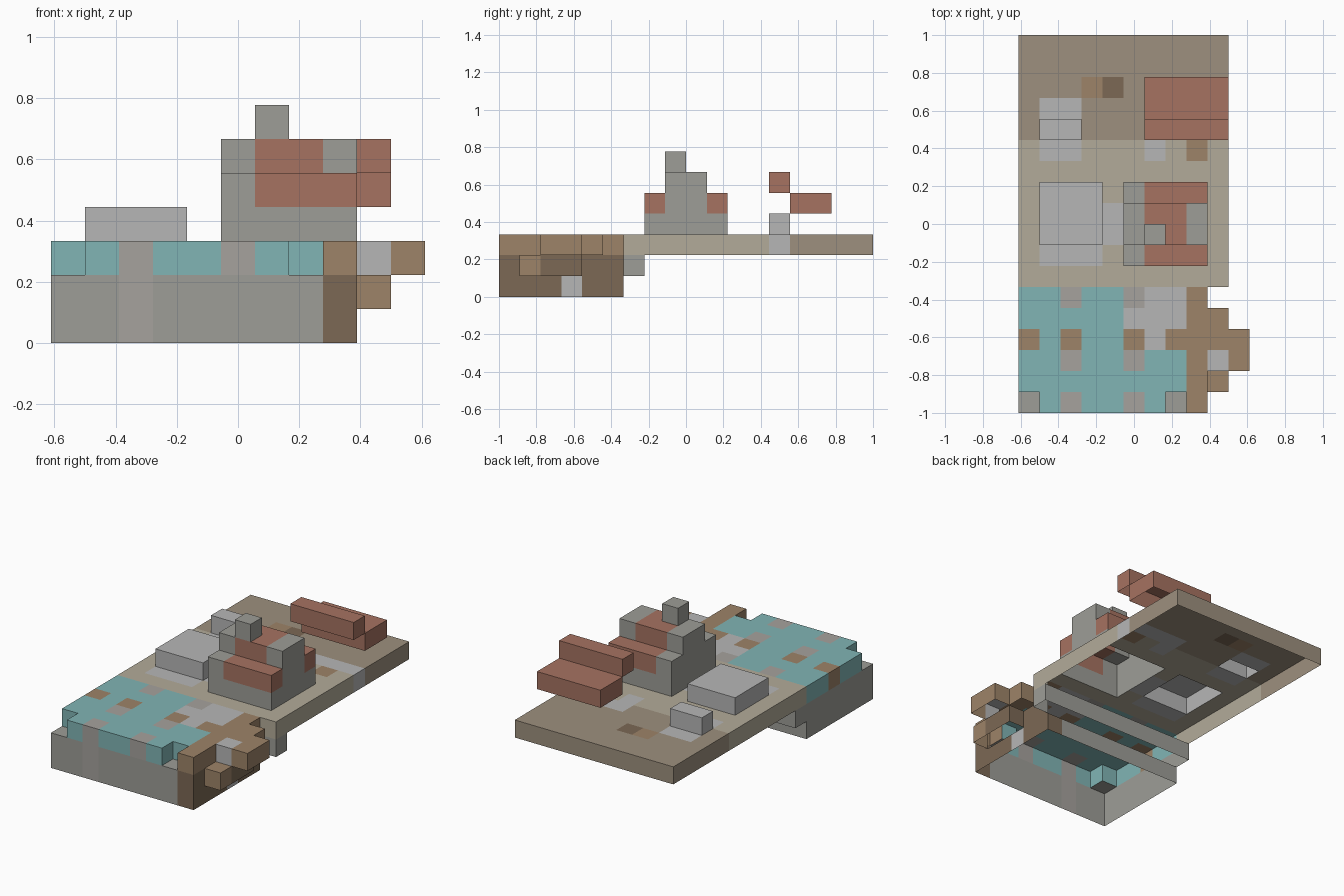
import bpy, bmesh
from mathutils import Vector

if "Cube" in bpy.data.objects:
    bpy.data.objects.remove(bpy.data.objects["Cube"])

U = 1 / 9                                # edge length of one block
ORIGIN = Vector((-5.5 * U, -1, 0))
cells = {}                               # (ix, iy, iz) -> [part, colour]

COLOURS = {
    "stone": (0.34, 0.34, 0.31, 1), "pale": (0.47, 0.47, 0.47, 1),
    "column": (0.38, 0.36, 0.34, 1), "water": (0.22, 0.46, 0.46, 1),
    "wood": (0.34, 0.23, 0.14, 1), "bark": (0.20, 0.14, 0.09, 1),
    "sand": (0.45, 0.41, 0.32, 1), "earth": (0.34, 0.28, 0.21, 1),
    "brick": (0.38, 0.17, 0.12, 1),
}


def material(name):
    m = bpy.data.materials.get(name)
    if not m:
        m = bpy.data.materials.new(name)
        m.diffuse_color = COLOURS[name]
        m.use_nodes = True
        m.node_tree.nodes["Principled BSDF"].inputs["Base Color"].default_value = m.diffuse_color
    return m


def fill(part, colour, xs, ys, zs):
    """Fill an inclusive block range."""
    for x in range(xs[0], xs[1] + 1):
        for y in range(ys[0], ys[1] + 1):
            for z in range(zs[0], zs[1] + 1):
                cells[x, y, z] = [part, colour]


def paint(colour, *keys):
    """Recolour single blocks."""
    for k in keys:
        cells[k][1] = colour


# Stone foundation with an earthy right side and a step under the slab
fill("foundation", "stone", (0, 8), (0, 5), (0, 1))
fill("foundation", "bark", (8, 8), (0, 5), (0, 1))
fill("foundation_step", "stone", (0, 9), (6, 6), (1, 1))
paint("column", (2, 0, 0), (2, 0, 1))
paint("pale", (8, 3, 0))

# Water surface with notched front corners and scattered stepping blocks
fill("water_pool", "water", (0, 7), (0, 5), (2, 2))
for x in (0, 7):
    del cells[x, 0, 2]
fill("water_pool", "pale", (5, 7), (4, 5), (2, 2))
paint("pale", (6, 3, 2))
paint("column", (2, 0, 2), (5, 0, 2), (2, 2, 2), (5, 2, 2), (2, 5, 2), (5, 5, 2))
paint("wood", (0, 3, 2), (2, 3, 2), (5, 3, 2), (7, 3, 2))

# Wooden bank stepping out on the right
fill("wooden_bank", "wood", (8, 8), (0, 5), (2, 2))
fill("wooden_bank", "wood", (9, 9), (2, 4), (2, 2))
fill("wooden_bank", "wood", (10, 10), (2, 3), (2, 2))
fill("wooden_bank", "bark", (9, 9), (1, 3), (1, 1))
paint("wood", (9, 1, 1))
paint("pale", (9, 2, 2))

# Ground slab
fill("ground_slab", "sand", (0, 9), (6, 12), (2, 2))
fill("ground_slab", "earth", (0, 9), (13, 17), (2, 2))
fill("ground_slab", "pale", (1, 2), (12, 14), (2, 2))
fill("ground_slab", "pale", (6, 9), (13, 13), (2, 2))
fill("ground_slab", "pale", (1, 3), (7, 7), (2, 2))
paint("pale", (4, 8, 2), (4, 9, 2), (6, 12, 2))
paint("wood", (8, 12, 2), (3, 15, 2))
paint("bark", (4, 15, 2))

# Pale blocks on the ground
fill("large_pale_block", "pale", (1, 3), (8, 10), (3, 3))
fill("small_pale_block", "pale", (1, 2), (13, 13), (3, 3))

# House with stepped brick roof and chimney
fill("house_base", "stone", (5, 8), (7, 10), (3, 3))
fill("house_roof", "brick", (5, 8), (7, 10), (4, 4))
fill("house_roof", "stone", (8, 8), (8, 9), (4, 5))
fill("house_roof", "brick", (6, 7), (8, 9), (5, 5))
fill("house_roof", "stone", (5, 5), (7, 10), (4, 4))
fill("house_roof", "stone", (5, 5), (8, 9), (5, 5))
fill("chimney", "stone", (6, 6), (8, 8), (6, 6))

# Floating brick roof at the back
fill("back_roof", "brick", (6, 9), (14, 15), (4, 4))
fill("back_roof", "brick", (6, 9), (13, 13), (5, 5))

# Build each part as an open-bottomed shell, leaving out hidden faces
DIRECTIONS = [(1, 0, 0), (-1, 0, 0), (0, 1, 0), (0, -1, 0), (0, 0, 1)]


def build(part):
    bm = bmesh.new()
    slots = []
    for key, (owner, colour) in cells.items():
        if owner != part:
            continue
        if colour not in slots:
            slots.append(colour)
        for d in DIRECTIONS:
            if tuple(a + b for a, b in zip(key, d)) in cells:
                continue
            n = Vector(d)
            s = Vector((0, 0, 1)) if d[2] == 0 else Vector((1, 0, 0))
            t = n.cross(s)
            mid = Vector(key) + Vector((0.5, 0.5, 0.5)) + n / 2
            quad = [mid + (s * a + t * b) / 2
                    for a, b in ((-1, -1), (1, -1), (1, 1), (-1, 1))]
            f = bm.faces.new([bm.verts.new(ORIGIN + p * U) for p in quad])
            f.material_index = slots.index(colour)
    bmesh.ops.remove_doubles(bm, verts=bm.verts, dist=1e-4)
    mesh = bpy.data.meshes.new(part)
    bm.to_mesh(mesh)
    bm.free()
    for c in slots:
        mesh.materials.append(material(c))
    bpy.context.collection.objects.link(bpy.data.objects.new(part, mesh))


for name in sorted({c[0] for c in cells.values()}):
    build(name)
